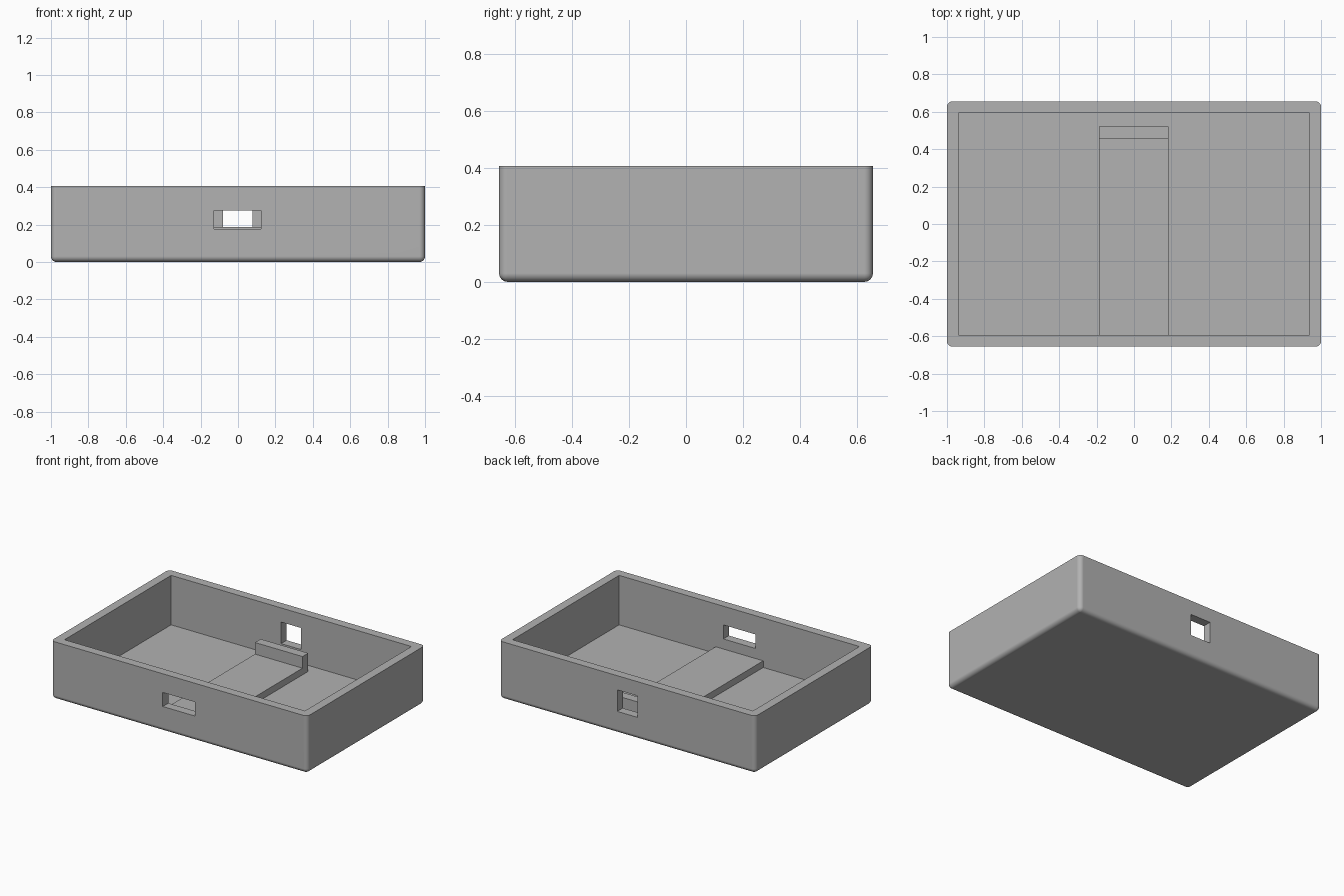
import bpy, bmesh, math
from mathutils import Vector

if "Cube" in bpy.data.objects:
    bpy.data.objects.remove(bpy.data.objects["Cube"], do_unlink=True)

grey = bpy.data.materials.new("plain_grey")
grey.use_nodes = True
colour = (0.445, 0.445, 0.445, 1)
grey.diffuse_color = colour
grey.node_tree.nodes["Principled BSDF"].inputs["Base Color"].default_value = colour

HEIGHT, WALL, FLOOR = 0.407, 0.062, 0.058
HALF_X, HALF_Y = 1.0, 0.656


def box(name, low, high, radius=0):
    """Box between two corners; a radius rounds every edge but the top rim."""
    low, high = Vector(low), Vector(high)
    bm = bmesh.new()
    bmesh.ops.create_cube(bm, size=1)
    for v in bm.verts:
        v.co = (low + high) / 2 + v.co * (high - low)
    if radius:
        edges = [e for e in bm.edges if min(v.co.z for v in e.verts) < high.z - 0.001]
        bmesh.ops.bevel(bm, geom=edges, offset=radius, segments=6, profile=0.5,
                        affect='EDGES', clamp_overlap=True)
    mesh = bpy.data.meshes.new(name)
    bm.to_mesh(mesh)
    bm.free()
    mesh.materials.append(grey)
    obj = bpy.data.objects.new(name, mesh)
    bpy.context.collection.objects.link(obj)
    return obj


def cut(target, cutter):
    """Subtract a cutter from the target and discard it."""
    cutter.hide_render = True
    mod = target.modifiers.new("cut", 'BOOLEAN')
    mod.operation, mod.solver, mod.object = 'DIFFERENCE', 'EXACT', cutter
    bpy.context.view_layer.objects.active = target
    bpy.ops.object.modifier_apply(modifier=mod.name)
    bpy.data.objects.remove(cutter, do_unlink=True)


# Open tray with rounded outer edges
tray = box("tray", (-HALF_X, -HALF_Y, 0), (HALF_X, HALF_Y, HEIGHT), radius=0.03)
in_x, in_y = HALF_X - WALL, HALF_Y - WALL
cut(tray, box("cavity_cutter", (-in_x, -in_y, FLOOR), (in_x, in_y, 1)))

# Wide slot in the front wall, taller opening in the back wall
cut(tray, box("front_slot_cutter", (-0.128, -0.8, 0.176), (0.124, -0.5, 0.275)))
cut(tray, box("back_opening_cutter", (-0.08, 0.5, 0.155), (0.077, 0.8, 0.307)))

# Smooth rounded edges, crisp corners elsewhere
for p in tray.data.polygons:
    p.use_smooth = True
tray.data.set_sharp_from_angle(angle=math.radians(35))
weighted = tray.modifiers.new("flat_faces", 'WEIGHTED_NORMAL')
weighted.keep_sharp = True

# Raised platform running from the front wall, ending in an upright stop
box("platform", (-0.187, -in_y - 0.01, FLOOR - 0.01), (0.184, 0.46, 0.105))
box("platform_stop", (-0.187, 0.456, FLOOR - 0.01), (0.184, 0.52, 0.187))
